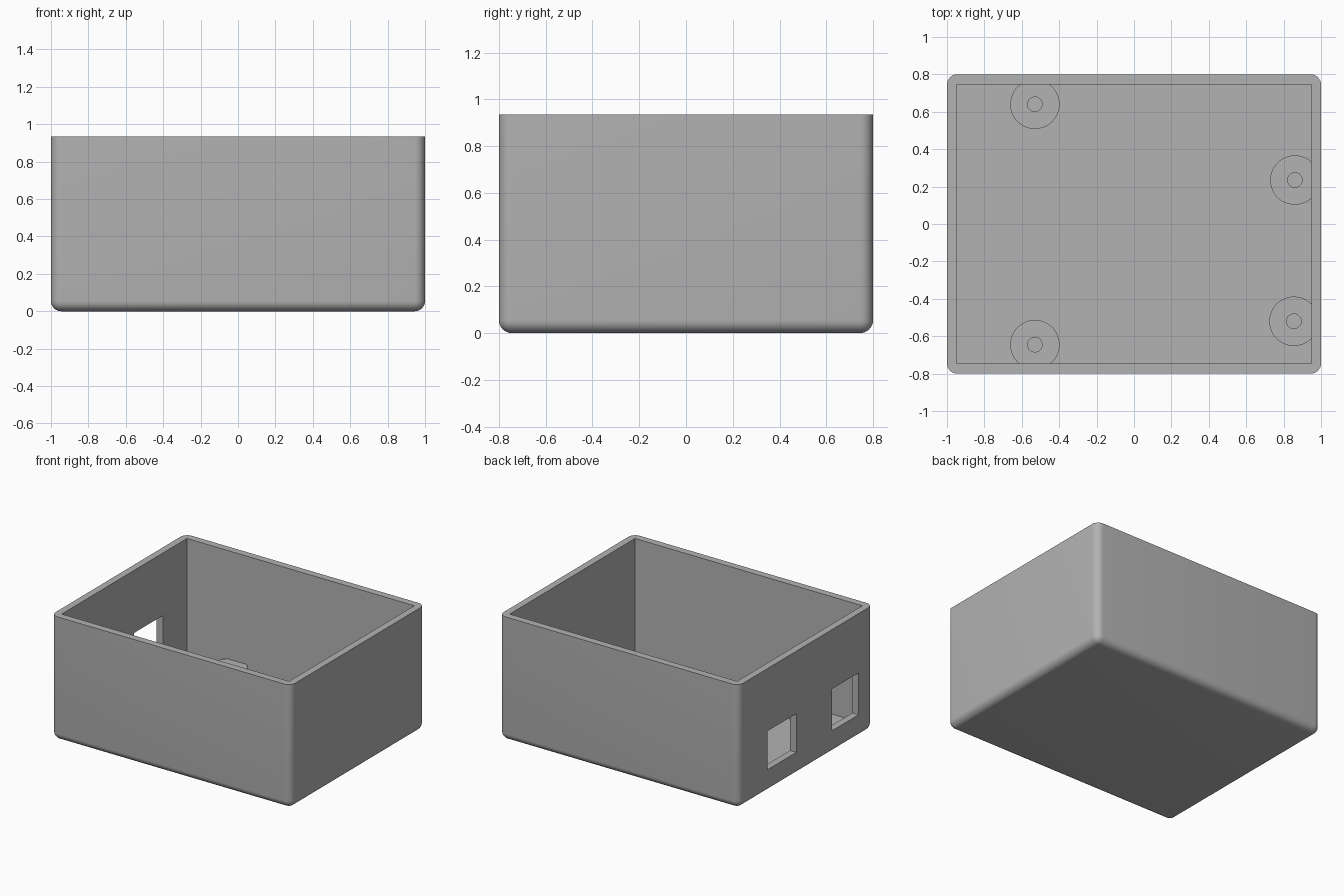
import bpy, bmesh, math
from mathutils import Vector

if "Cube" in bpy.data.objects:
    bpy.data.objects.remove(bpy.data.objects["Cube"], do_unlink=True)

HEIGHT, FLOOR, POST_TOP, RADIUS = 0.935, 0.05, 0.118, 0.055

grey = bpy.data.materials.new("grey plastic")
grey.use_nodes = True
grey.diffuse_color = (0.45, 0.45, 0.45, 1)
grey.node_tree.nodes["Principled BSDF"].inputs["Base Color"].default_value = (0.45, 0.45, 0.45, 1)


def finish(name, bm):
    mesh = bpy.data.meshes.new(name)
    bm.to_mesh(mesh)
    bm.free()
    mesh.materials.append(grey)
    obj = bpy.data.objects.new(name, mesh)
    bpy.context.collection.objects.link(obj)
    return obj


def box(name, low, high, round_edges=False):
    bm = bmesh.new()
    bmesh.ops.create_cube(bm, size=1)
    for v in bm.verts:
        v.co = Vector([h if c > 0 else l for c, l, h in zip(v.co, low, high)])
    if round_edges:
        # everything but the four rim edges
        edges = [e for e in bm.edges if min(v.co.z for v in e.verts) < high[2] / 2]
        bmesh.ops.bevel(bm, geom=edges, offset=RADIUS, segments=8, profile=0.5, affect='EDGES')
    return finish(name, bm)


def cylinder(name, x, y, radius, bottom, top):
    bm = bmesh.new()
    bmesh.ops.create_cone(bm, cap_ends=True, segments=48, radius1=radius, radius2=radius, depth=top - bottom)
    bmesh.ops.translate(bm, verts=bm.verts, vec=(x, y, (top + bottom) / 2))
    return finish(name, bm)


def cut(obj, cutter, operation='DIFFERENCE', keep=False):
    cutter.hide_render = True
    mod = obj.modifiers.new("cut", 'BOOLEAN')
    mod.operation, mod.solver, mod.object = operation, 'EXACT', cutter
    bpy.context.view_layer.objects.active = obj
    bpy.ops.object.modifier_apply(modifier=mod.name)
    if not keep:
        bpy.data.objects.remove(cutter, do_unlink=True)


def smooth(obj):
    bpy.ops.object.select_all(action='DESELECT')
    obj.select_set(True)
    bpy.context.view_layer.objects.active = obj
    bpy.ops.object.shade_smooth_by_angle(angle=math.radians(30))


# Open tray with rounded outside and sharp inside corners
tray = box("tray", (-1, -0.8, 0), (1, 0.8, HEIGHT), round_edges=True)
cavity = box("cavity_cutter", (-0.948, -0.746, FLOOR), (0.948, 0.746, HEIGHT + 0.2))
cut(tray, cavity, keep=True)

# Two connector openings in the right wall
for y0, y1, top in ((0.114, 0.458, 0.463), (-0.627, -0.313, 0.487)):
    cut(tray, box("opening_cutter", (-1.1, y0, 0.172), (-0.9, y1, top)))
smooth(tray)

# Drilled mounting posts, trimmed by the walls
posts = {"back_right": (-0.53, 0.64), "front_right": (-0.53, -0.645),
         "back_left": (0.86, 0.235), "front_left": (0.855, -0.52)}
for place, (x, y) in posts.items():
    post = cylinder(place + "_post", x, y, 0.132, 0.02, POST_TOP)
    cut(post, cavity, 'INTERSECT', keep=True)
    cut(post, cylinder("drill_cutter", x, y, 0.039, 0, 0.3))
    smooth(post)

bpy.data.objects.remove(cavity, do_unlink=True)
